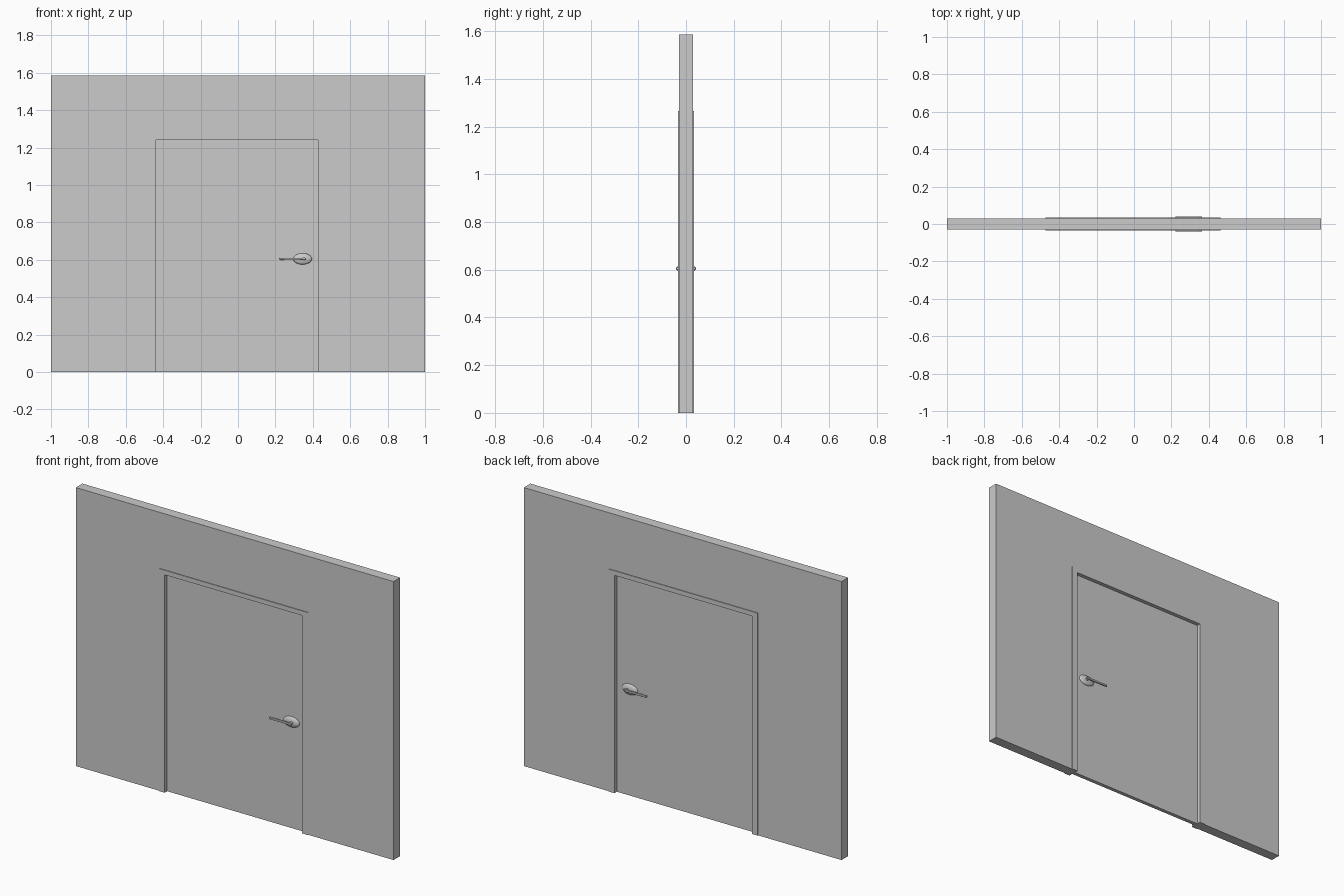
import bpy, bmesh, math
from mathutils import Matrix, Vector

if "Cube" in bpy.data.objects:
    bpy.data.objects.remove(bpy.data.objects["Cube"])

CX = -0.005          # doorway centre
OPEN_W, OPEN_H = 0.433, 1.24
TRIM_W, TRIM_H = 0.468, 1.266
DOOR_Y = 0.011       # half thickness of the leaf


def finish(name, bm):
    bmesh.ops.recalc_face_normals(bm, faces=bm.faces[:])
    me = bpy.data.meshes.new(name)
    bm.to_mesh(me)
    bm.free()
    ob = bpy.data.objects.new(name, me)
    bpy.context.collection.objects.link(ob)
    return ob


def arch(name, x0, x1, top, ix0, ix1, itop, half):
    """Inverted U profile in XZ, extruded through y."""
    pts = [(x0, 0), (x0, top), (x1, top), (x1, 0),
           (ix1, 0), (ix1, itop), (ix0, itop), (ix0, 0)]
    bm = bmesh.new()
    face = bm.faces.new([bm.verts.new((x, -half, z)) for x, z in pts])
    ext = bmesh.ops.extrude_face_region(bm, geom=[face])
    bmesh.ops.translate(bm, vec=(0, 2 * half, 0),
                        verts=[g for g in ext["geom"] if isinstance(g, bmesh.types.BMVert)])
    return finish(name, bm)


def add_box(bm, lo, hi):
    lo, hi = Vector(lo), Vector(hi)
    size = hi - lo
    m = Matrix.Translation((lo + hi) / 2) @ Matrix.Diagonal((*size, 1))
    bmesh.ops.create_cube(bm, size=1, matrix=m)


def smooth(ob):
    bpy.ops.object.select_all(action='DESELECT')
    ob.select_set(True)
    bpy.context.view_layer.objects.active = ob
    bpy.ops.object.shade_smooth_by_angle(angle=math.radians(40))


# Wall with doorway, and the frame filling its edge
arch("wall", -1, 1, 1.585, CX - TRIM_W, CX + TRIM_W, TRIM_H, 0.0295)
arch("door_frame", CX - TRIM_W, CX + TRIM_W, TRIM_H,
     CX - OPEN_W, CX + OPEN_W, OPEN_H, 0.0335)

# Recessed door leaf
bm = bmesh.new()
add_box(bm, (CX - OPEN_W, -DOOR_Y, 0), (CX + OPEN_W, DOOR_Y, OPEN_H))
finish("door_leaf", bm)

# Handles on both faces
HX, HZ = 0.345, 0.605
for side, label in ((-1, "front"), (1, "back")):
    # Domed oval rosette
    bm = bmesh.new()
    m = Matrix.Translation((HX, side * DOOR_Y, HZ)) @ Matrix.Diagonal((0.05, 0.014, 0.03, 1)) \
        @ Matrix.Rotation(math.pi / 2, 4, 'X')
    bmesh.ops.create_uvsphere(bm, u_segments=32, v_segments=16, radius=1, matrix=m)
    smooth(finish(label + "_rosette", bm))

    # Stem
    bm = bmesh.new()
    m = Matrix.Translation((HX + 0.008, side * 0.025, HZ)) @ Matrix.Rotation(math.pi / 2, 4, 'X')
    bmesh.ops.create_cone(bm, cap_ends=True, segments=20, radius1=0.008, radius2=0.008,
                          depth=0.026, matrix=m)
    smooth(finish(label + "_stem", bm))

    # Lever bar with softened edges
    bm = bmesh.new()
    ya, yb = sorted((side * 0.032, side * 0.041))
    add_box(bm, (0.223, ya, HZ - 0.006), (0.364, yb, HZ + 0.006))
    lever = finish(label + "_lever", bm)
    bev = lever.modifiers.new("bevel", 'BEVEL')
    bev.width = 0.0025
    bev.segments = 2
    smooth(lever)
